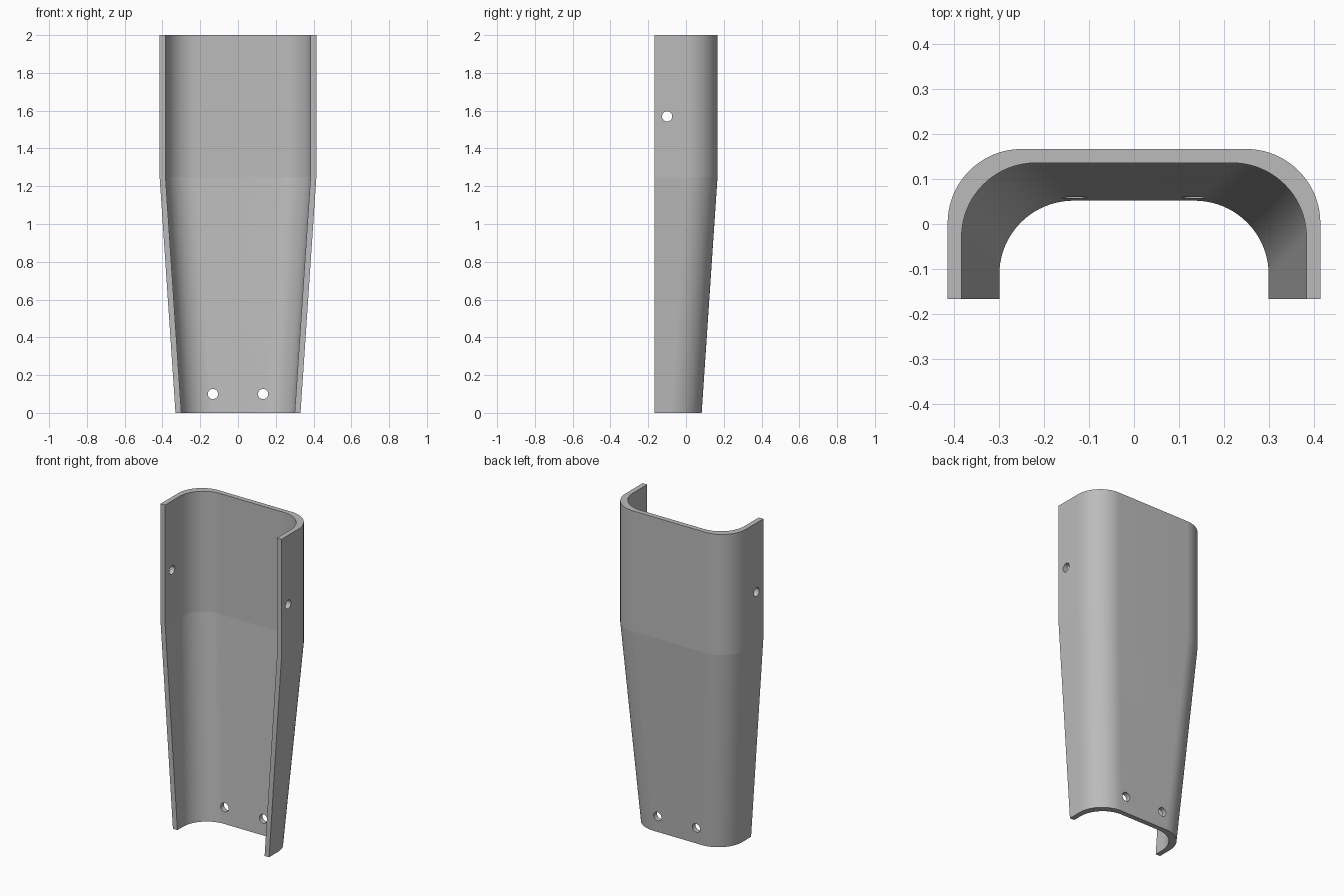
import bpy, bmesh, math
from mathutils import Matrix, Vector

cube = bpy.data.objects.get("Cube")
if cube:
    bpy.data.objects.remove(cube, do_unlink=True)

FRONT = -0.167      # y of the open front edges
WALL = 0.031        # shell thickness
RADIUS = 0.165      # rounded back corners
HOLE = 0.027
BEND = 1.25         # height where the taper starts
STEPS = 20

grey = bpy.data.materials.new("plain grey")
grey.use_nodes = True
colour = (0.5, 0.5, 0.5, 1)
grey.diffuse_color = colour
grey.node_tree.nodes["Principled BSDF"].inputs["Base Color"].default_value = colour


def u_path(half, back):
    """Open U outline, from the right front edge round the back to the left."""
    right = [(-half, FRONT)]
    for i in range(STEPS + 1):
        a = math.pi / 2 * i / STEPS
        right.append((-half + RADIUS * (1 - math.cos(a)),
                      back - RADIUS * (1 - math.sin(a))))
    return right + [(-x, y) for x, y in reversed(right)]


def section(half, back):
    return u_path(half, back) + u_path(half - WALL, back - WALL)[::-1]


def apply_cut(target, cutter):
    mod = target.modifiers.new("cut", "BOOLEAN")
    mod.operation = "DIFFERENCE"
    mod.solver = "EXACT"
    mod.object = cutter
    bpy.ops.object.modifier_apply(modifier=mod.name)
    bpy.data.objects.remove(cutter, do_unlink=True)


def hole_cutter(centre, axis, length):
    bm = bmesh.new()
    turn = Vector((0, 0, 1)).rotation_difference(Vector(axis)).to_matrix().to_4x4()
    bmesh.ops.create_cone(bm, cap_ends=True, segments=32, radius1=HOLE, radius2=HOLE,
                          depth=length, matrix=Matrix.Translation(centre) @ turn)
    mesh = bpy.data.meshes.new("hole_cutter")
    bm.to_mesh(mesh)
    bm.free()
    obj = bpy.data.objects.new("hole_cutter", mesh)
    obj.hide_render = True
    bpy.context.collection.objects.link(obj)
    return obj


# Channel shell: straight above, tapered below
bm = bmesh.new()
levels = [(0, 0.331, 0.083), (BEND, 0.415, 0.167), (2, 0.415, 0.167)]
rings = [[bm.verts.new((x, y, z)) for x, y in section(half, back)]
         for z, half, back in levels]
count = len(rings[0])
for low, high in zip(rings, rings[1:]):
    for i in range(count):
        j = (i + 1) % count
        bm.faces.new((low[i], low[j], high[j], high[i]))
# End caps as strips across the wall
for ring in (rings[0], rings[-1]):
    for i in range(count // 2 - 1):
        bm.faces.new((ring[i], ring[i + 1], ring[-2 - i], ring[-1 - i]))
bmesh.ops.recalc_face_normals(bm, faces=bm.faces)
mesh = bpy.data.meshes.new("channel_shell")
bm.to_mesh(mesh)
bm.free()
mesh.materials.append(grey)
shell = bpy.data.objects.new("channel_shell", mesh)
bpy.context.collection.objects.link(shell)
bpy.ops.object.select_all(action="DESELECT")
shell.select_set(True)
bpy.context.view_layer.objects.active = shell

# Holes: one through both side walls, two low in the back wall
apply_cut(shell, hole_cutter((0, -0.1, 1.57), (1, 0, 0), 1.2))
for side in (-1, 1):
    apply_cut(shell, hole_cutter((side * 0.133, 0.07, 0.1), (0, 1, 0), 0.3))

# Smooth corners, crisp rims and bend line
bpy.ops.object.shade_smooth_by_angle(angle=math.radians(30))
for edge in shell.data.edges:
    if all(abs(shell.data.vertices[v].co.z - BEND) < 0.001 for v in edge.vertices):
        edge.use_edge_sharp = True
